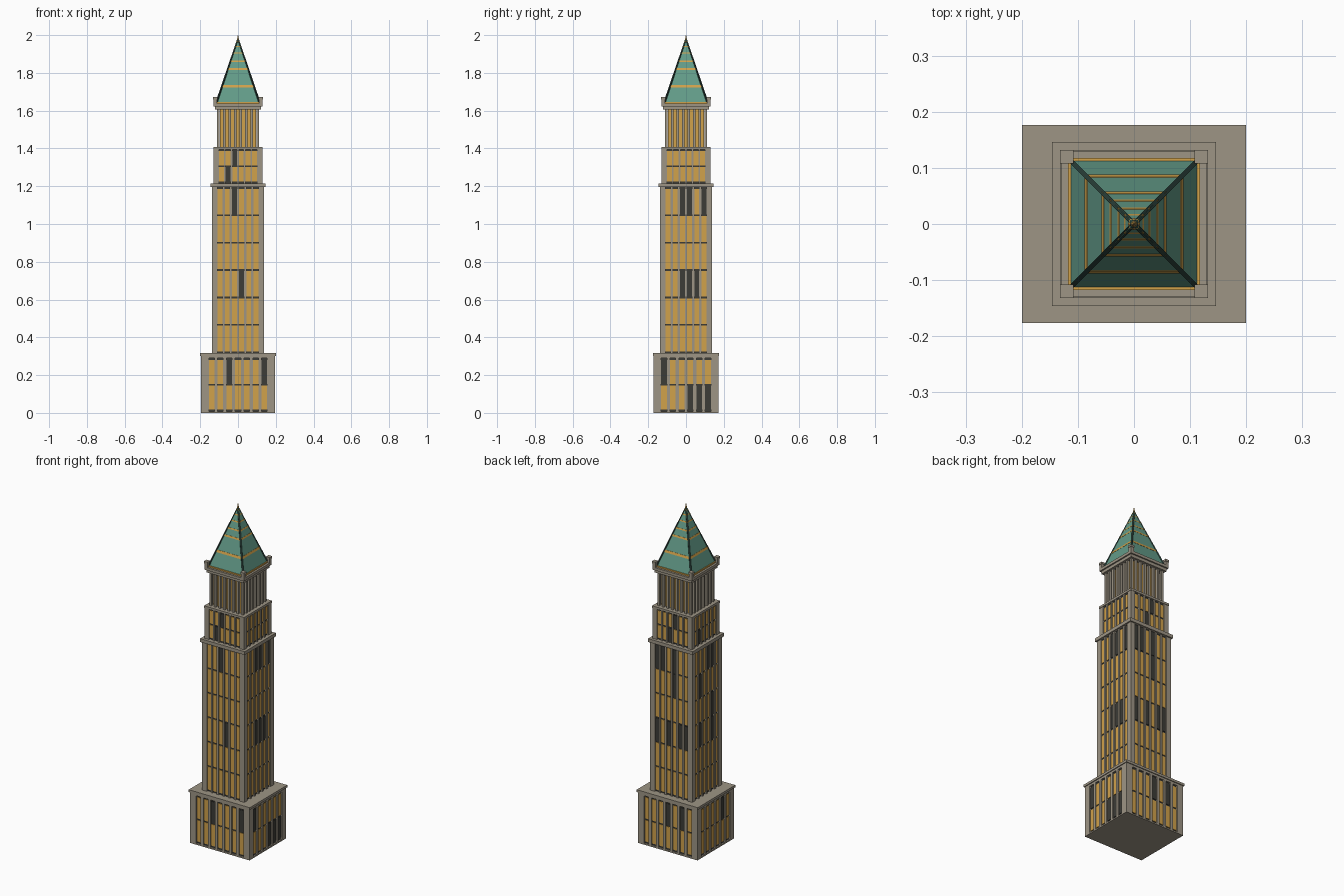
import bpy, bmesh, math
from mathutils import Matrix, Vector

if "Cube" in bpy.data.objects:
    bpy.data.objects.remove(bpy.data.objects["Cube"], do_unlink=True)


def material(name, rgb):
    m = bpy.data.materials.new(name)
    m.use_nodes = True
    m.diffuse_color = (*rgb, 1)
    m.node_tree.nodes["Principled BSDF"].inputs["Base Color"].default_value = (*rgb, 1)
    return m


STONE = material("warm grey stone", (0.34, 0.30, 0.235))
GOLD = material("lit amber glass", (0.64, 0.36, 0.07))
DARK = material("unlit dark glass", (0.045, 0.045, 0.038))
GREEN = material("copper green roof", (0.125, 0.33, 0.25))
RIB = material("dark green rib", (0.02, 0.045, 0.037))


def finish(bm, name, mats):
    bmesh.ops.recalc_face_normals(bm, faces=bm.faces)
    me = bpy.data.meshes.new(name)
    bm.to_mesh(me)
    bm.free()
    for m in mats:
        me.materials.append(m)
    ob = bpy.data.objects.new(name, me)
    bpy.context.collection.objects.link(ob)
    return ob


def add_box(bm, lo, hi, turn=0, index=0):
    """Box between two corners, turned by quarter turns about z."""
    lo, hi = Vector(lo), Vector(hi)
    mat = (Matrix.Rotation(turn * math.pi / 2, 4, 'Z')
           @ Matrix.Translation((lo + hi) / 2) @ Matrix.Diagonal((*(hi - lo), 1)))
    verts = bmesh.ops.create_cube(bm, size=1, matrix=mat)["verts"]
    for f in {f for v in verts for f in v.link_faces}:
        f.material_index = index


def slab(name, hx, hy, z0, z1, mat=STONE):
    bm = bmesh.new()
    add_box(bm, (-hx, -hy, z0), (hx, hy, z1))
    return finish(bm, name, [mat])


def frustum(bm, r0, z0, r1, z1):
    """Square frustum whose sides face the axes."""
    bmesh.ops.create_cone(bm, cap_ends=True, segments=4, radius1=r0 * math.sqrt(2),
                          radius2=r1 * math.sqrt(2), depth=z1 - z0,
                          matrix=Matrix.Translation((0, 0, (z0 + z1) / 2))
                          @ Matrix.Rotation(math.pi / 4, 4, 'Z'))


RECESS = 0.009


def tier(name, hx, hy, z0, z1, cols, rows, pitch, width, unlit):
    """Recessed window grid between stone piers; unlit holds (side, row, column)."""
    slab(name + "_core", hx - RECESS, hy - RECESS, z0, z1, DARK)
    glass, stone = bmesh.new(), bmesh.new()
    edge = [(n - 1) * pitch / 2 + width / 2 for n in cols]
    step = (z1 - z0 - 0.01) / rows
    for side in range(4):
        n, d = cols[side % 2], (hy, hx)[side % 2]
        for c in range(n):
            u = (c - (n - 1) / 2) * pitch
            for r in range(rows):
                z = z0 + 0.01 + r * step
                add_box(glass, (u - width / 2, -d + RECESS - 0.003, z),
                        (u + width / 2, -d + RECESS, z + step - 0.009), side,
                        int((side, r, c) in unlit))
            if c < n - 1:
                add_box(stone, (u + width / 2, -d, z0),
                        (u + pitch - width / 2, -d + RECESS, z1), side)
    # corner piers
    for sx in (-1, 1):
        for sy in (-1, 1):
            xs = sorted((sx * edge[0], sx * hx))
            ys = sorted((sy * edge[1], sy * hy))
            add_box(stone, (xs[0], ys[0], z0), (xs[1], ys[1], z1))
    finish(glass, name + "_windows", [GOLD, DARK])
    finish(stone, name + "_piers", [STONE])


# Sides are numbered front, right, back, left
base_unlit = {(0, 1, 2), (0, 1, 6), (1, 1, 0), (1, 0, 3), (1, 0, 4), (1, 0, 5),
              (2, 1, 3), (2, 1, 5), (3, 1, 4)}
shaft_unlit = {(0, 5, 2), (0, 2, 3), (1, 5, 2), (1, 5, 3), (1, 5, 5),
               (1, 2, 2), (1, 2, 3), (1, 2, 4), (2, 5, 0), (2, 5, 1), (2, 5, 3),
               (2, 4, 3), (2, 2, 0), (2, 2, 2), (2, 2, 4), (2, 2, 5),
               (3, 5, 3), (3, 5, 4), (3, 4, 1), (3, 3, 4), (3, 2, 1), (3, 2, 4)}
upper_unlit = {(0, 0, 1), (0, 1, 2), (2, 0, 2), (2, 1, 3), (3, 0, 1)}

# Base block
slab("base_plinth", 0.195, 0.171, 0, 0.008)
tier("base", 0.195, 0.171, 0.008, 0.29, (7, 6), 2, 0.0466, 0.030, base_unlit)
slab("base_lintel", 0.195, 0.171, 0.29, 0.302)
slab("base_cornice", 0.2, 0.176, 0.302, 0.316)

# Main shaft
tier("shaft", 0.138, 0.138, 0.316, 1.195, (6, 6), 6, 0.038, 0.026, shaft_unlit)
slab("shaft_cornice", 0.146, 0.146, 1.195, 1.215)

# Upper block
tier("upper_block", 0.129, 0.129, 1.215, 1.395, (6, 6), 2, 0.035, 0.025, upper_unlit)
slab("upper_block_cap", 0.131, 0.131, 1.395, 1.408)

# Colonnade around a lit core
slab("colonnade_core", 0.094, 0.094, 1.408, 1.605, GOLD)
bm = bmesh.new()
for side in range(4):
    for c in range(8):
        u = (c - 3.5) * 0.0296
        if c < 7:
            add_box(bm, (u - 0.0065, -0.111, 1.408), (u + 0.0065, -0.098, 1.605), side)
finish(bm, "colonnade_columns", [STONE])

# Parapet with corner posts
slab("parapet_ledge", 0.122, 0.122, 1.605, 1.622)
slab("parapet_cornice", 0.13, 0.13, 1.622, 1.638)
bm = bmesh.new()
for side in range(4):
    add_box(bm, (0.11, -0.13, 1.638), (0.13, -0.11, 1.66), side)
    add_box(bm, (0.108, -0.132, 1.66), (0.132, -0.108, 1.672), side)
finish(bm, "corner_posts", [STONE])

# Pyramid roof
R, Z0, Z1 = 0.114, 1.642, 1.985


def radius_at(z):
    return R * (Z1 - z) / (Z1 - Z0)


slab("roof_gold_edge", 0.118, 0.118, 1.638, 1.646, GOLD)
bm = bmesh.new()
frustum(bm, R, Z0, 0.001, Z1)
finish(bm, "roof", [GREEN])

bm = bmesh.new()
for z, h in ((1.73, 0.013), (1.82, 0.010), (1.862, 0.008), (1.905, 0.007), (1.94, 0.006)):
    frustum(bm, radius_at(z - h / 2) + 0.0015, z - h / 2,
            radius_at(z + h / 2) + 0.0015, z + h / 2)
finish(bm, "roof_bands", [GOLD])

# Ribs along the four hips
bm = bmesh.new()
for sx in (-1, 1):
    for sy in (-1, 1):
        a, b = Vector((sx * R, sy * R, Z0)), Vector((0, 0, Z1 - 0.01))
        d = b - a
        mat = (Matrix.Translation((a + b) / 2) @ d.to_track_quat('Z', 'Y').to_matrix().to_4x4()
               @ Matrix.Diagonal((0.008, 0.008, d.length, 1)))
        bmesh.ops.create_cube(bm, size=1, matrix=mat)
finish(bm, "roof_ribs", [RIB])

# Finial
bm = bmesh.new()
for r0, r1, z0, z1 in ((0.008, 0.011, 1.955, 1.964), (0.011, 0.006, 1.964, 1.972),
                       (0.006, 0.001, 1.972, 2.0)):
    bmesh.ops.create_cone(bm, cap_ends=True, segments=8, radius1=r0, radius2=r1,
                          depth=z1 - z0, matrix=Matrix.Translation((0, 0, (z0 + z1) / 2)))
finish(bm, "finial", [GOLD])
